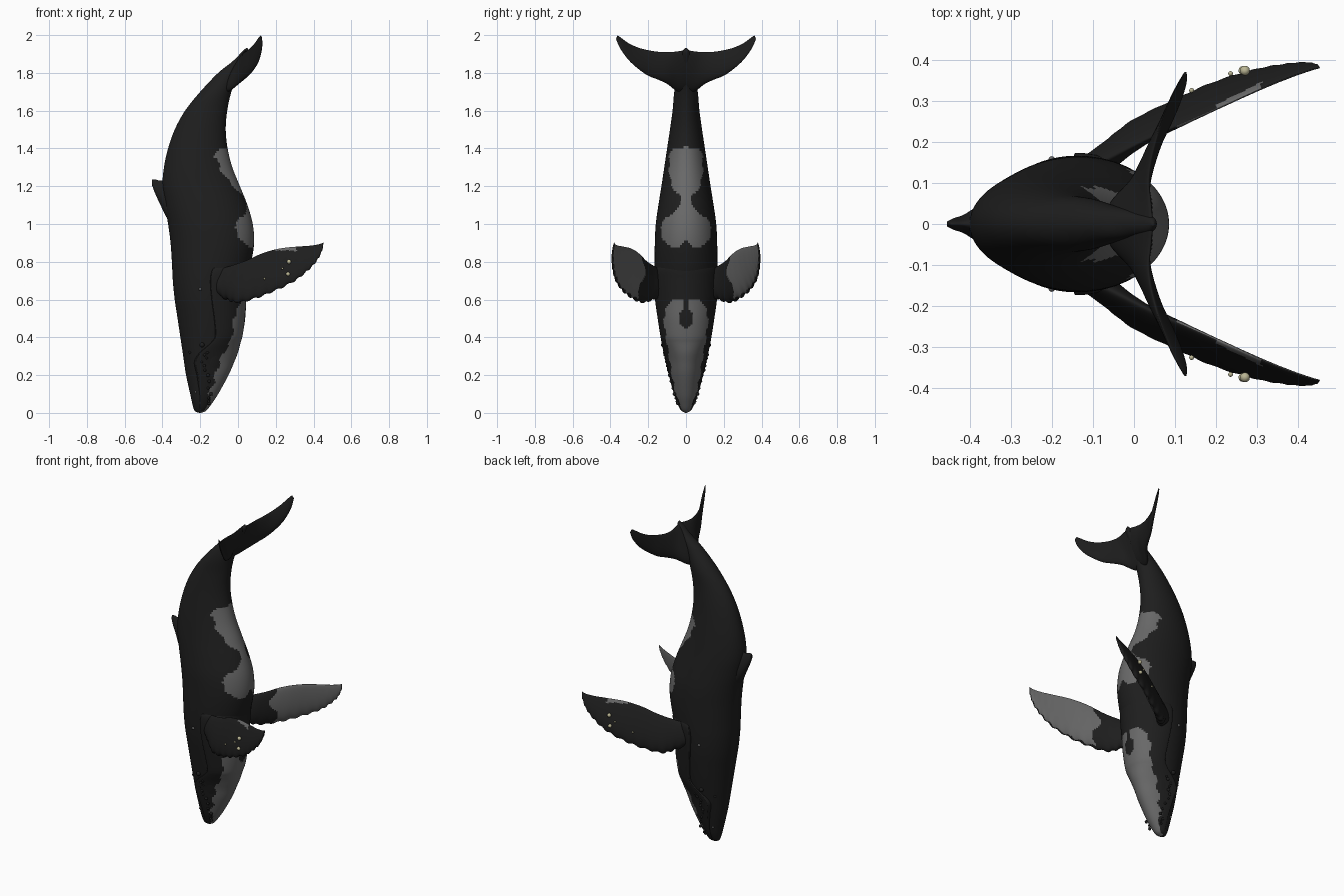
import bpy, bmesh, math, random
from mathutils import Vector

if "Cube" in bpy.data.objects:
    bpy.data.objects.remove(bpy.data.objects["Cube"])

random.seed(4)


def material(name, rgb):
    m = bpy.data.materials.new(name)
    m.diffuse_color = (*rgb, 1)
    m.use_nodes = True
    m.node_tree.nodes["Principled BSDF"].inputs["Base Color"].default_value = m.diffuse_color
    return m


BLACK = material("black_skin", (0.013, 0.013, 0.013))
GREY = material("grey_patch", (0.14, 0.14, 0.14))
CREAM = material("barnacle_cream", (0.5, 0.47, 0.3))


def spline(rows, k):
    """Catmull-Rom resampling of table rows, k samples per span."""
    out = []
    for i in range(len(rows) - 1):
        p = [rows[max(0, min(len(rows) - 1, i + d))] for d in (-1, 0, 1, 2)]
        for s in range(k):
            t = s / k
            out.append([0.5 * (2 * b + (c - a) * t + (2 * a - 5 * b + 4 * c - d) * t * t
                               + (3 * b - a - 3 * c + d) * t ** 3) for a, b, c, d in zip(*p)])
    out.append(list(rows[-1]))
    return out


def loft(name, rings, rule=None):
    """Skin a list of closed rings; rule(centre, normal) picks the grey faces."""
    bm = bmesh.new()
    vs = [[bm.verts.new(p) for p in r] for r in rings]
    n = len(rings[0])
    for a, b in zip(vs, vs[1:]):
        for j in range(n):
            bm.faces.new((a[j], a[(j + 1) % n], b[(j + 1) % n], b[j]))
    bm.faces.new(vs[0])
    bm.faces.new(vs[-1])
    bmesh.ops.recalc_face_normals(bm, faces=bm.faces)
    bm.normal_update()
    for f in bm.faces:
        f.smooth = True
        if rule and rule(f.calc_center_median(), f.normal):
            f.material_index = 1
    me = bpy.data.meshes.new(name)
    bm.to_mesh(me)
    bm.free()
    me.materials.append(BLACK)
    me.materials.append(GREY)
    ob = bpy.data.objects.new(name, me)
    bpy.context.collection.objects.link(ob)
    return ob


def blade(name, rows, side=1, k=6, n=40, rule=None, knobs=0.0):
    """Fin: rows of leading point, trailing point and thickness."""
    secs = spline(rows, k)
    rings = []
    for i, s in enumerate(secs):
        lead, trail, th = Vector(s[0:3]), Vector(s[3:6]), s[6]
        a, b = secs[max(i - 1, 0)], secs[min(i + 1, len(secs) - 1)]
        span = Vector(b[0:3]) + Vector(b[3:6]) - Vector(a[0:3]) - Vector(a[3:6])
        chord = trail - lead
        nrm = span.cross(chord).normalized()
        lead = lead - chord.normalized() * knobs * math.sin(i * 1.05)
        ring = []
        for j in range(n):
            t = 2 * math.pi * j / n
            u = (1 - math.cos(t)) / 2
            p = lead.lerp(trail, u) + nrm * th / 2 * math.sin(t) * (1.25 - 0.6 * u)
            ring.append((p.x, p.y * side, p.z))
        rings.append(ring)
    return loft(name, rings, rule)


def lump(name, pos, r, mat):
    bpy.ops.mesh.primitive_uv_sphere_add(segments=12, ring_count=8, radius=r, location=pos)
    ob = bpy.context.object
    ob.name = name
    ob.data.materials.append(mat)
    bpy.ops.object.shade_smooth()


# belly markings: half-width of the grey area against height
PATCH = [(0, .012), (.1, .055), (.2, .075), (.3, .09), (.42, .11), (.5, .12), (.55, .105),
         (.595, .075), (.605, 0), (.865, 0), (.88, .09), (.93, .125), (.98, .135), (1.03, .11),
         (1.07, .055), (1.11, .025), (1.15, .035), (1.2, .075), (1.28, .09), (1.36, .088),
         (1.395, .072), (1.41, 0)]


def belly(c, n):
    if n.x < 0 or c.z > 1.41:
        return False
    y, z = abs(c.y), c.z
    for (z0, w0), (z1, w1) in zip(PATCH, PATCH[1:]):
        if z0 <= z <= z1:
            w = w0 + (w1 - w0) * (z - z0) / (z1 - z0)
            break
    else:
        return False
    w += 0.004 * math.sin(z * 70)
    blob = (y / .036) ** 2 + ((z - .5) / .055) ** 2 < 1 or (.5 < z < .61 and y < .016)
    notch = .8 < z < .92 and y < (.92 - z) * .8
    return y < w and not blob and not notch


# body: height, back x, belly x, half-width
BODY = [(0, -.205, -.195, .005), (.012, -.23, -.175, .022), (.05, -.242, -.15, .042),
        (.1, -.253, -.125, .058), (.2, -.275, -.07, .084), (.3, -.29, -.03, .108),
        (.4, -.305, 0, .127), (.5, -.32, .02, .143), (.6, -.335, .03, .156),
        (.7, -.345, .045, .163), (.8, -.35, .07, .166), (.9, -.357, .085, .165),
        (1, -.37, .078, .16), (1.1, -.388, .05, .146), (1.2, -.4, .01, .13),
        (1.3, -.392, -.03, .115), (1.4, -.37, -.055, .1), (1.5, -.335, -.065, .085),
        (1.6, -.28, -.057, .071), (1.7, -.2, -.035, .062), (1.8, -.105, .005, .042),
        (1.86, -.03, .035, .03), (1.91, .02, .055, .02), (1.932, .043, .05, .004)]
rings = []
for z, xd, xb, w in spline(BODY, 8):
    rings.append([((xd + xb) / 2 + (xb - xd) / 2 * math.cos(t), w * math.sin(t), z)
                  for t in (2 * math.pi * j / 96 for j in range(96))])
loft("body", rings, belly)

# lower jaw and throat shell: height, mouth line x, belly x, half-width
JAW = [(.003, -.2, -.185, .008), (.015, -.198, -.165, .028), (.05, -.196, -.138, .046),
       (.1, -.196, -.105, .064), (.2, -.21, -.05, .091), (.27, -.222, -.02, .108),
       (.32, -.195, 0, .119), (.37, -.14, .013, .129), (.41, -.116, .024, .136),
       (.5, -.122, .038, .15), (.6, -.135, .044, .164), (.7, -.142, .053, .173),
       (.76, -.132, .058, .168), (.79, -.11, .05, .14)]
rings = []
for z, xm, xb, w in spline(JAW, 9):
    ring = []
    for j in range(80):
        t = 2 * math.pi * j / 80
        depth = (xb - xm) if math.cos(t) > 0 else min(.015, w * .3)
        ring.append((xm + depth * math.cos(t), w * math.sin(t), z))
    rings.append(ring)
loft("lower_jaw", rings, belly)

# tail flukes
FLUKE = [(-.07, 0, 1.70, .045, 0, 1.922, .055), (-.05, .05, 1.705, .04, .05, 1.913, .05),
         (0, .1, 1.742, .035, .1, 1.91, .042), (.03, .15, 1.765, .04, .15, 1.912, .036),
         (.055, .2, 1.785, .052, .2, 1.92, .031), (.085, .25, 1.82, .067, .25, 1.933, .026),
         (.11, .3, 1.865, .087, .3, 1.955, .02), (.125, .345, 1.925, .107, .34, 1.983, .015),
         (.127, .37, 1.978, .12, .362, 1.999, .006)]
# pectoral fins
FIN = [(-.1, .13, .62, -.14, .12, .75, .07), (-.055, .18, .6, -.05, .165, .775, .065),
       (0, .235, .585, .04, .21, .805, .058), (.1, .29, .61, .13, .25, .845, .05),
       (.2, .338, .65, .22, .29, .87, .042), (.3, .37, .7, .31, .33, .88, .034),
       (.37, .384, .755, .38, .358, .885, .026), (.42, .389, .81, .43, .375, .893, .018),
       (.447, .386, .865, .452, .38, .902, .008)]


for side, tag in ((1, "left"), (-1, "right")):
    def fin_patch(c, n):
        edge = .085 + .02 * math.sin(c.z * 40)
        inner = c.x > edge and n.y * side < -.45
        return inner or (.2 < c.x < .31 and c.z > .862 - .1 * abs(c.x - .25))

    blade("fluke_" + tag, FLUKE, side)
    blade("pectoral_fin_" + tag, FIN, side, k=10, n=56, rule=fin_patch, knobs=.005)
    # barnacles on the fins and flank
    for x, y, z, r in ((.27, .373, .80, .012), (.265, .373, .735, .011), (.235, .366, .765, .006),
                       (.14, .325, .71, .006)):
        lump("fin_barnacle", (x, y * side, z), r, CREAM)
    lump("flank_barnacle", (-.2, .157 * side, .655), .008, GREY)
    lump("eye", (-.19, .119 * side, .36), .013, BLACK)
    # knobs along the jaw and snout
    for z, xm, xb, w in spline(JAW[2:7], 3):
        lump("jaw_knob", (xm + .025 + random.uniform(0, .03), w * .96 * side, z),
             random.uniform(.006, .01), BLACK)
    for z, xd, xb, w in BODY[2:6]:
        lump("snout_knob", (xd + .035, w * .72 * side, z + .02), .007, BLACK)
    lump("snout_barnacle", (-.225, .055 * side, .11), .006, GREY)

# dorsal fin
DORSAL = [(-.32, 0, .96, -.33, 0, 1.27, .13), (-.375, 0, 1.03, -.39, 0, 1.235, .085),
          (-.415, 0, 1.11, -.415, 0, 1.23, .045), (-.44, 0, 1.165, -.438, 0, 1.236, .028),
          (-.455, 0, 1.205, -.455, 0, 1.235, .012)]
blade("dorsal_fin", DORSAL)
